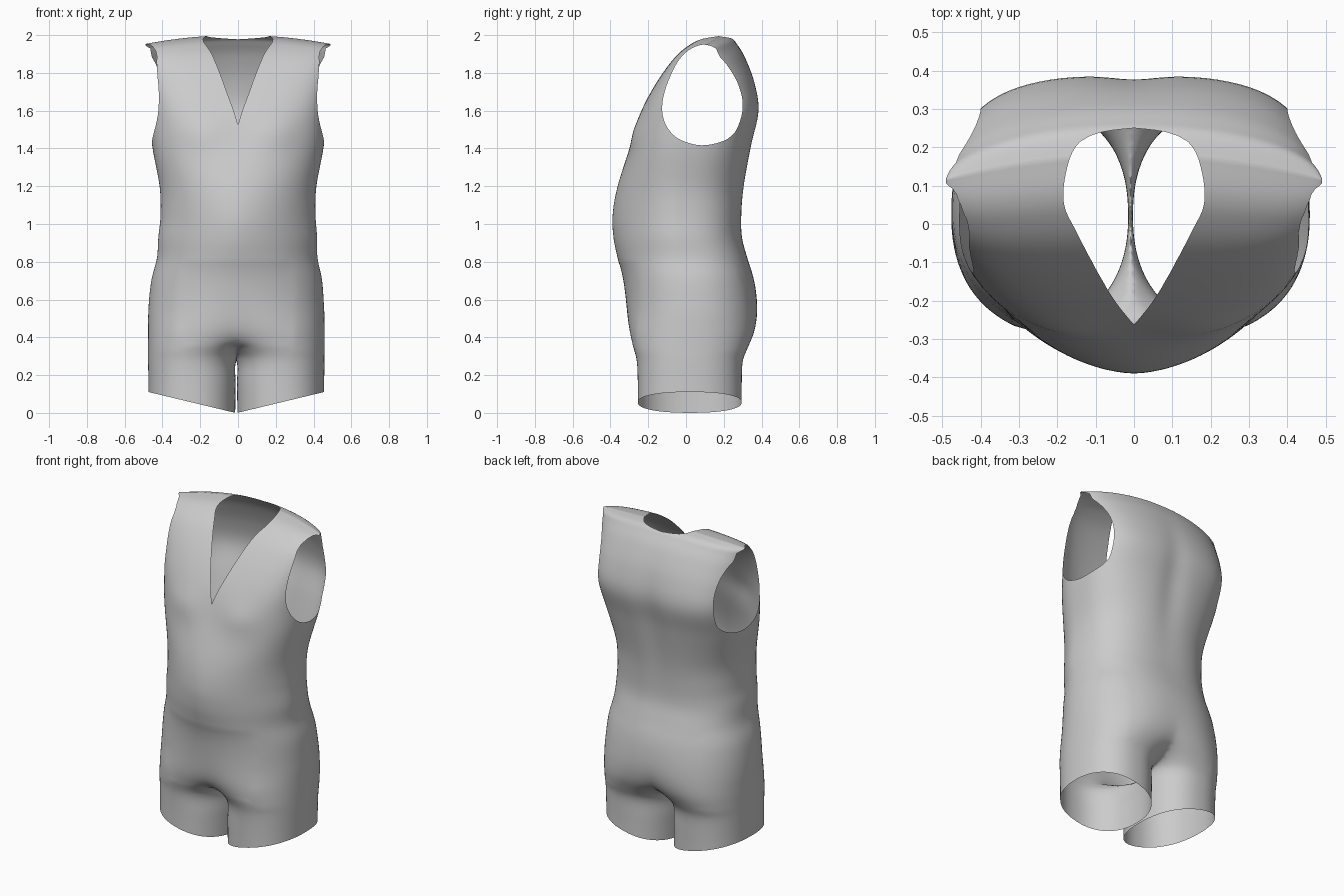
import bpy, bmesh, math
from mathutils import Matrix, Vector

if "Cube" in bpy.data.objects:
    bpy.data.objects.remove(bpy.data.objects["Cube"])

SIDES = 112


def clamp(t):
    return min(max(t, 0), 1)


def spline(rows, steps, closed=False):
    """Catmull-Rom curve through rows of any width."""
    n, out = len(rows), []
    pick = (lambda i: rows[i % n]) if closed else (lambda i: rows[min(max(i, 0), n - 1)])
    for i in range(n if closed else n - 1):
        for k in range(steps):
            t = k / steps
            out.append([0.5 * (2*b + (c-a)*t + (2*a-5*b+4*c-d)*t*t + (3*b-a-3*c+d)*t**3)
                        for a, b, c, d in zip(pick(i-1), pick(i), pick(i+1), pick(i+2))])
    if not closed:
        out.append(list(rows[-1]))
    return out


def polar_outline(points, centre):
    """Returns a function: negative inside the outline, positive outside."""
    tab = []
    for u, v in points:
        u, v = u - centre[0], v - centre[1]
        tab.append((math.atan2(v, u), math.hypot(u, v)))
    tab.sort()
    tab = [(tab[-1][0] - 2*math.pi, tab[-1][1])] + tab + [(tab[0][0] + 2*math.pi, tab[0][1])]

    def f(u, v):
        u, v = u - centre[0], v - centre[1]
        a = math.atan2(v, u)
        for (a0, r0), (a1, r1) in zip(tab, tab[1:]):
            if a0 <= a <= a1:
                return math.hypot(u, v) - (r0 + (r1 - r0) * (a - a0) / max(a1 - a0, 1e-9))
        return 1.0
    return f


def cut(bm, f):
    """Trim away the region where f < 0, along a clean edge."""
    val = {v: f(v.co) for v in bm.verts}
    for v in val:
        if abs(val[v]) < 1e-5:
            val[v] = 1e-5
    new = []
    for e in list(bm.edges):
        a, b = e.verts
        if val[a] * val[b] < 0:
            _, nv = bmesh.utils.edge_split(e, a, val[a] / (val[a] - val[b]))
            val[nv] = 0.0
            new.append(nv)
    bmesh.ops.connect_verts(bm, verts=new)
    dead = [p for p in bm.faces if sum(val[v] for v in p.verts) < 0]
    bmesh.ops.delete(bm, geom=dead, context='FACES')


# half body sections: z, inner x, outer x, front y, back y, front and back squareness
SECTIONS = [
    (-.02, .006, .465, -.255, .295, 2.25, 2.3), (.15, .004, .465, -.255, .295, 2.25, 2.3),
    (.27, .002, .467, -.26, .30, 2.2, 2.3), (.34, -.05, .467, -.277, .325, 2.2, 2.3),
    (.43, -.21, .467, -.303, .362, 2.2, 2.3), (.55, -.38, .465, -.314, .378, 2.2, 2.3),
    (.70, -.452, .452, -.332, .362, 2.1, 2.35), (.82, -.425, .425, -.362, .325, 1.9, 2.5),
    (.93, -.42, .42, -.384, .297, 1.75, 2.55), (1.05, -.41, .41, -.388, .295, 1.75, 2.6),
    (1.2, -.415, .415, -.362, .31, 1.95, 2.55), (1.42, -.455, .455, -.292, .35, 2.45, 2.7),
    (1.6, -.465, .465, -.235, .387, 3.0, 3.15), (1.75, -.475, .475, -.155, .365, 3.2, 3.3),
    (1.88, -.485, .485, -.06, .315, 3.3, 3.4), (1.95, -.49, .49, .02, .272, 3.4, 3.4),
    (1.985, -.49, .49, .09, .24, 3.4, 3.4), (2.0, -.49, .49, .18, .18, 3.4, 3.4)]

bm = bmesh.new()
rings = []
for z, x0, x1, y0, y1, nf, nb in spline(SECTIONS, 6):
    ring = []
    k = clamp((z - 1.5) / .45)
    k = k * k * (3 - 2 * k)
    for j in range(SIDES):
        t = 2 * math.pi * j / SIDES
        c, s = math.cos(t), math.sin(t)
        n = nb if s > 0 else nf
        r = (abs(c)**n + abs(s)**n) ** (-1 / n)
        x = (x0 + x1) / 2 + (x1 - x0) / 2 * r * c
        y = (y0 + y1) / 2 + (y1 - y0) / 2 * r * s
        # spine hollow, chest and sloping shoulders
        if s > 0:
            y -= .015 * s * math.exp(-(x / .08)**2) * math.exp(-((z - 1.45) / .3)**2)
        else:
            y += .018 * s * math.exp(-((abs(x) - .2) / .12)**2) * math.exp(-((z - 1.48) / .09)**2)
        q = (x / .48)**2 * k
        ring.append(bm.verts.new((x, y - .06 * q, z - .045 * q)))
    rings.append(ring)
for a, b in zip(rings, rings[1:]):
    for j in range(SIDES):
        i = (j + 1) % SIDES
        bm.faces.new((a[j], a[i], b[i], b[j]))
bmesh.ops.remove_doubles(bm, verts=bm.verts[:], dist=1e-4)

# keep one half, mirror it, soften the crotch and seat
bmesh.ops.bisect_plane(bm, geom=bm.verts[:] + bm.edges[:] + bm.faces[:], dist=1e-5,
                       plane_co=Vector((0, 0, 0)), plane_no=Vector((1, 0, 0)), clear_inner=True)
bmesh.ops.mirror(bm, geom=bm.verts[:] + bm.edges[:] + bm.faces[:],
                 matrix=Matrix.Identity(4), merge_dist=1e-4, axis='X')
soft = [v for v in bm.verts if .3 < v.co.z < .8 and abs(v.co.x) < .3]
front = [v for v in soft if v.co.y < -.1 and v.co.z > .36]
for group, times in ((soft, 8), (front, 25)):
    for _ in range(times):
        bmesh.ops.smooth_vert(bm, verts=group, factor=.5, use_axis_x=True, use_axis_y=True, use_axis_z=True)
for v in bm.verts:
    v.co.x -= .009 * clamp((1 - v.co.z) / .4)

# neck opening, seen from above
half = [(0, -.262), (.05, -.2), (.1, -.115), (.15, -.02), (.182, .05),
        (.178, .13), (.15, .205), (.09, .238), (0, .25)]
half = spline(half, 5)
neck = polar_outline(half + [(-x, y) for x, y in half[1:-1]], (0, .05))
cut(bm, lambda p: max(neck(p.x, p.y), 1.4 - p.z))

# arm openings, seen from the side, with the shoulder tip left standing
arm_pts = [(.05, 1.42), (-.06, 1.465), (-.12, 1.56), (-.118, 1.68), (-.06, 1.83),
           (.01, 1.92), (.09, 1.95), (.18, 1.915), (.27, 1.81), (.305, 1.69),
           (.3, 1.56), (.24, 1.465), (.15, 1.425)]
arm = polar_outline(spline(arm_pts, 5, True), (.09, 1.68))


def arm_cut(p):
    tip = .08 * clamp(1 - abs(p.y - .12) / .2) * clamp((p.z - 1.68) / .2)
    return max(arm(p.y, p.z), .4 + tip - abs(p.x))


cut(bm, arm_cut)

# slanted leg hems
cut(bm, lambda p: p.z - .24 * (abs(p.x + .009) - .004))

bmesh.ops.delete(bm, geom=[v for v in bm.verts if not v.link_faces], context='VERTS')
bmesh.ops.recalc_face_normals(bm, faces=bm.faces[:])
mesh = bpy.data.meshes.new("body_suit")
bm.to_mesh(mesh)
bm.free()
suit = bpy.data.objects.new("body_suit", mesh)
bpy.context.collection.objects.link(suit)
for p in mesh.polygons:
    p.use_smooth = True
